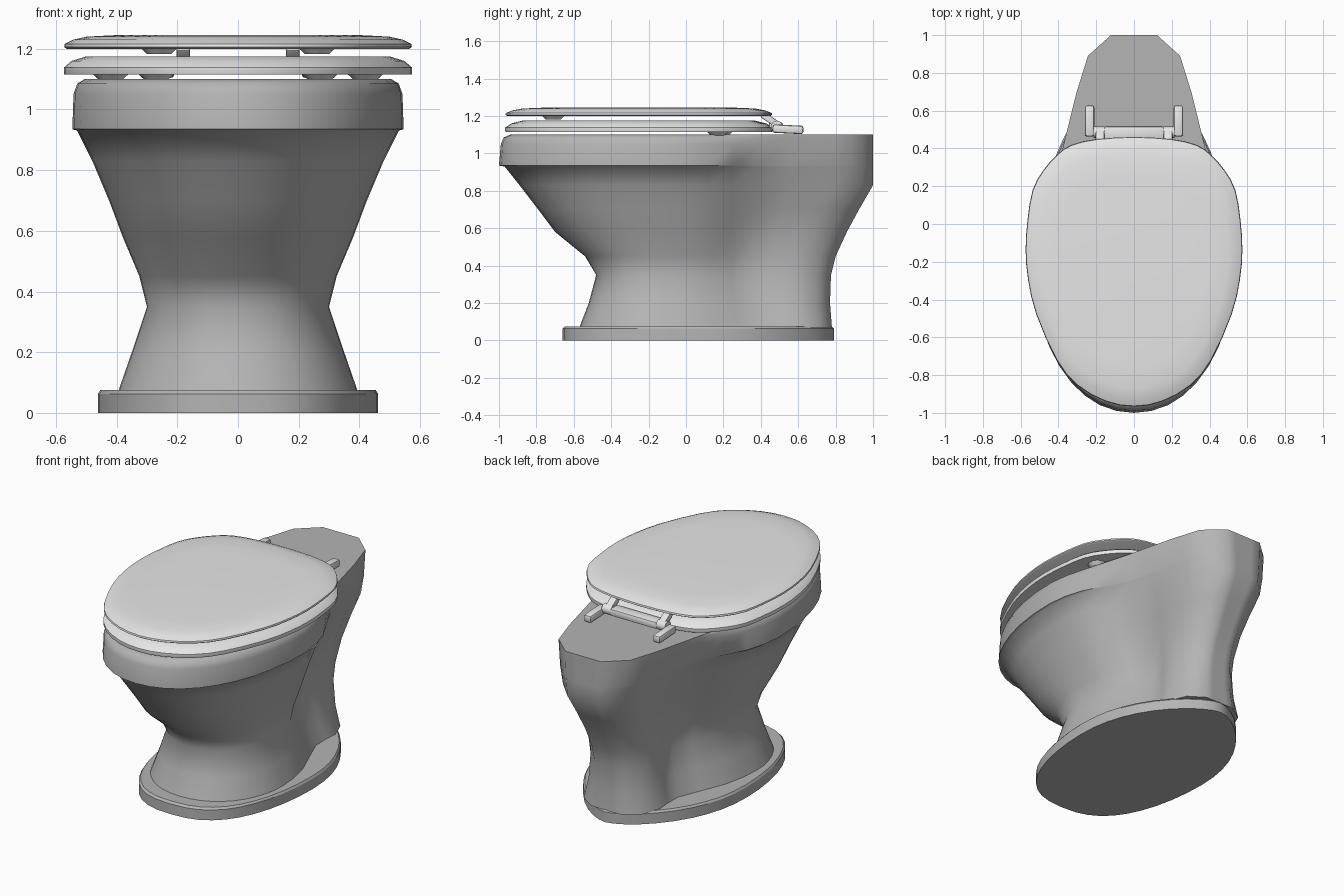
import bpy, bmesh, math
from mathutils import Vector, Matrix

if "Cube" in bpy.data.objects:
    bpy.data.objects.remove(bpy.data.objects["Cube"], do_unlink=True)


def material(name, value):
    mat = bpy.data.materials.new(name)
    mat.use_nodes = True
    color = (value, value, value, 1)
    mat.diffuse_color = color
    mat.node_tree.nodes["Principled BSDF"].inputs["Base Color"].default_value = color
    return mat


CERAMIC = material("grey ceramic", 0.46)
PLASTIC = material("light plastic", 0.8)


def finish(name, bm, mat, angle=40):
    bmesh.ops.recalc_face_normals(bm, faces=bm.faces)
    mesh = bpy.data.meshes.new(name)
    bm.to_mesh(mesh)
    bm.free()
    mesh.materials.append(mat)
    obj = bpy.data.objects.new(name, mesh)
    bpy.context.collection.objects.link(obj)
    bpy.ops.object.select_all(action='DESELECT')
    obj.select_set(True)
    bpy.context.view_layer.objects.active = obj
    bpy.ops.object.shade_smooth_by_angle(angle=math.radians(angle))
    return obj


def loft(name, rings, mat, ring_shape=False, angle=40):
    """Skin a stack of equal-length closed rings."""
    bm = bmesh.new()
    loops = [[bm.verts.new(p) for p in ring] for ring in rings]
    pairs = list(zip(loops, loops[1:]))
    if ring_shape:
        pairs.append((loops[-1], loops[0]))
    else:
        bm.faces.new(loops[0])
        bm.faces.new(loops[-1])
    n = len(loops[0])
    for a, b in pairs:
        for i in range(n):
            j = (i + 1) % n
            bm.faces.new((a[i], a[j], b[j], b[i]))
    return finish(name, bm, mat, angle)


def smooth_outline(half, straight_behind=9.0, steps=2):
    """Mirror a half outline and round it; segments behind a given y stay straight."""
    pts = [Vector(p) for p in half]
    pts += [Vector((-p.x, p.y)) for p in reversed(pts[1:-1])]
    out, n = [], len(pts)
    for i in range(n):
        a, b, c, d = (pts[(i + k) % n] for k in (-1, 0, 1, 2))
        for s in range(steps):
            t = s / steps
            if min(b.y, c.y) >= straight_behind:
                out.append(b.lerp(c, t))
            else:
                out.append(0.5 * (2 * b + (c - a) * t + (2 * a - 5 * b + 4 * c - d) * t * t
                                  + (3 * b - 3 * c + d - a) * t ** 3))
    return out


def at_height(outline, z, scale=1.0, center=(0, -0.25)):
    c = Vector(center)
    return [(*(c + (p - c) * scale), z) for p in outline]


def power(value, exponent):
    return math.copysign(abs(value) ** (2 / exponent), value)


# Bowl and pedestal: rounded front, pinched waist, narrow faceted rear column
MID = -0.12


def body_outline(front, width, pinch, pinch_y, column, back):
    half = []
    for deg in (0, 18, 36, 54, 72, 90):
        t = math.radians(deg)
        half.append((width * power(math.sin(t), 2.12),
                     MID - (MID - front) * power(math.cos(t), 2.12)))
    depth = back - pinch_y
    half += [(width * 0.91, 0.12), (pinch, pinch_y),
             (column, pinch_y + depth * 0.5),
             (column * 0.8, pinch_y + depth * 0.82),
             (column * 0.4, back), (0, back)]
    return smooth_outline(half, pinch_y + 0.01)


LEVELS = [  # height, front, half width, pinch, pinch y, column, back
    (0.07, -0.57, 0.395, 0.24, 0.42, 0.245, 0.78),
    (0.20, -0.52, 0.35, 0.19, 0.39, 0.215, 0.77),
    (0.35, -0.48, 0.30, 0.16, 0.36, 0.20, 0.775),
    (0.45, -0.54, 0.325, 0.165, 0.35, 0.20, 0.80),
    (0.58, -0.70, 0.38, 0.20, 0.35, 0.21, 0.86),
    (0.70, -0.79, 0.425, 0.25, 0.37, 0.235, 0.925),
    (0.83, -0.89, 0.48, 0.31, 0.38, 0.27, 1.0),
    (0.93, -0.97, 0.53, 0.355, 0.39, 0.29, 1.0),
    (0.935, -1.0, 0.546, 0.357, 0.39, 0.292, 1.0),
    (1.05, -0.99, 0.542, 0.375, 0.39, 0.302, 1.0),
    (1.085, -0.975, 0.53, 0.38, 0.39, 0.305, 1.0),
    (1.1, -0.94, 0.505, 0.38, 0.39, 0.305, 1.0),
]
rings = [at_height(body_outline(*row[1:]), row[0]) for row in LEVELS]

# Basin hollow continues inward from the rim
center = Vector((0, -0.28))
opening = []
for x, y, _ in rings[-1]:
    d = (Vector((x, y)) - center).normalized()
    opening.append(center + d / math.hypot(d.x / 0.37, d.y / 0.5))
for z, s in ((1.1, 1), (1.06, 0.98), (0.85, 0.82), (0.65, 0.5), (0.6, 0.25)):
    rings.append(at_height(opening, z, s, center))
loft("bowl", rings, CERAMIC, angle=50)

# Foot plate: full at the front, tapering toward the back
foot = []
for i in range(40):
    t = 2 * math.pi * i / 40
    e = 2.05 - 0.4 * math.sin(t)
    foot.append(Vector((power(math.cos(t), e) * 0.462,
                        power(math.sin(t), e) * 0.725 + 0.065)))
loft("foot_plate", [at_height(foot, z, s, (0, 0.065)) for z, s in
                    ((0, 1), (0.063, 1), (0.075, 0.983))], CERAMIC, angle=30)

# Seat ring and lid share one egg-shaped outline
egg = smooth_outline([(0, -0.967), (0.15, -0.94), (0.3, -0.855), (0.41, -0.72),
                      (0.517, -0.48), (0.56, -0.3), (0.574, -0.14), (0.564, 0.02),
                      (0.537, 0.18), (0.48, 0.285), (0.405, 0.37), (0.33, 0.42),
                      (0.2, 0.45), (0, 0.462)])
loft("seat", [at_height(egg, z, s) for z, s in
              ((1.115, 0.997), (1.12, 1), (1.138, 1), (1.16, 0.955), (1.175, 0.87),
               (1.175, 0.72), (1.16, 0.66), (1.115, 0.64))], PLASTIC, True)
loft("lid", [at_height(egg, z, s) for z, s in
             ((1.2, 0.985), (1.206, 0.998), (1.216, 0.995), (1.23, 0.945),
              (1.24, 0.87), (1.245, 0.7))], PLASTIC)


# Bumpers and hinge parts
def cylinder(name, location, r1, r2, depth, along_x=False):
    bm = bmesh.new()
    m = Matrix.Translation(location)
    if along_x:
        m = m @ Matrix.Rotation(math.pi / 2, 4, 'Y')
    bmesh.ops.create_cone(bm, cap_ends=True, segments=16, radius1=r1, radius2=r2,
                          depth=depth, matrix=m)
    return finish(name, bm, PLASTIC)


def box(name, location, size, tilt=0.0, bevel=0.012):
    bm = bmesh.new()
    m = Matrix.Translation(location) @ Matrix.Rotation(tilt, 4, 'X') @ Matrix.Diagonal((*size, 1))
    bmesh.ops.create_cube(bm, size=1, matrix=m)
    bmesh.ops.bevel(bm, geom=bm.edges[:], offset=bevel, segments=2, profile=0.5,
                    affect='EDGES')
    return finish(name, bm, PLASTIC)


for side, sx in (("left", 1), ("right", -1)):
    cylinder(f"{side}_lid_bumper", (sx * 0.26, -0.71, 1.193), 0.04, 0.062, 0.022)
    cylinder(f"{side}_outer_seat_bumper", (sx * 0.42, 0.17, 1.106), 0.035, 0.06, 0.022)
    cylinder(f"{side}_inner_seat_bumper", (sx * 0.27, 0.19, 1.106), 0.035, 0.06, 0.022)
    box(f"{side}_hinge_mount", (sx * 0.235, 0.545, 1.129), (0.05, 0.165, 0.045), -0.05)
    cylinder(f"{side}_hinge_knuckle", (sx * 0.185, 0.485, 1.145), 0.03, 0.03, 0.06, True)
    box(f"{side}_lid_link", (sx * 0.18, 0.45, 1.18), (0.045, 0.1, 0.035), -0.6, 0.006)
box("hinge_bar", (0, 0.48, 1.145), (0.32, 0.075, 0.045))
